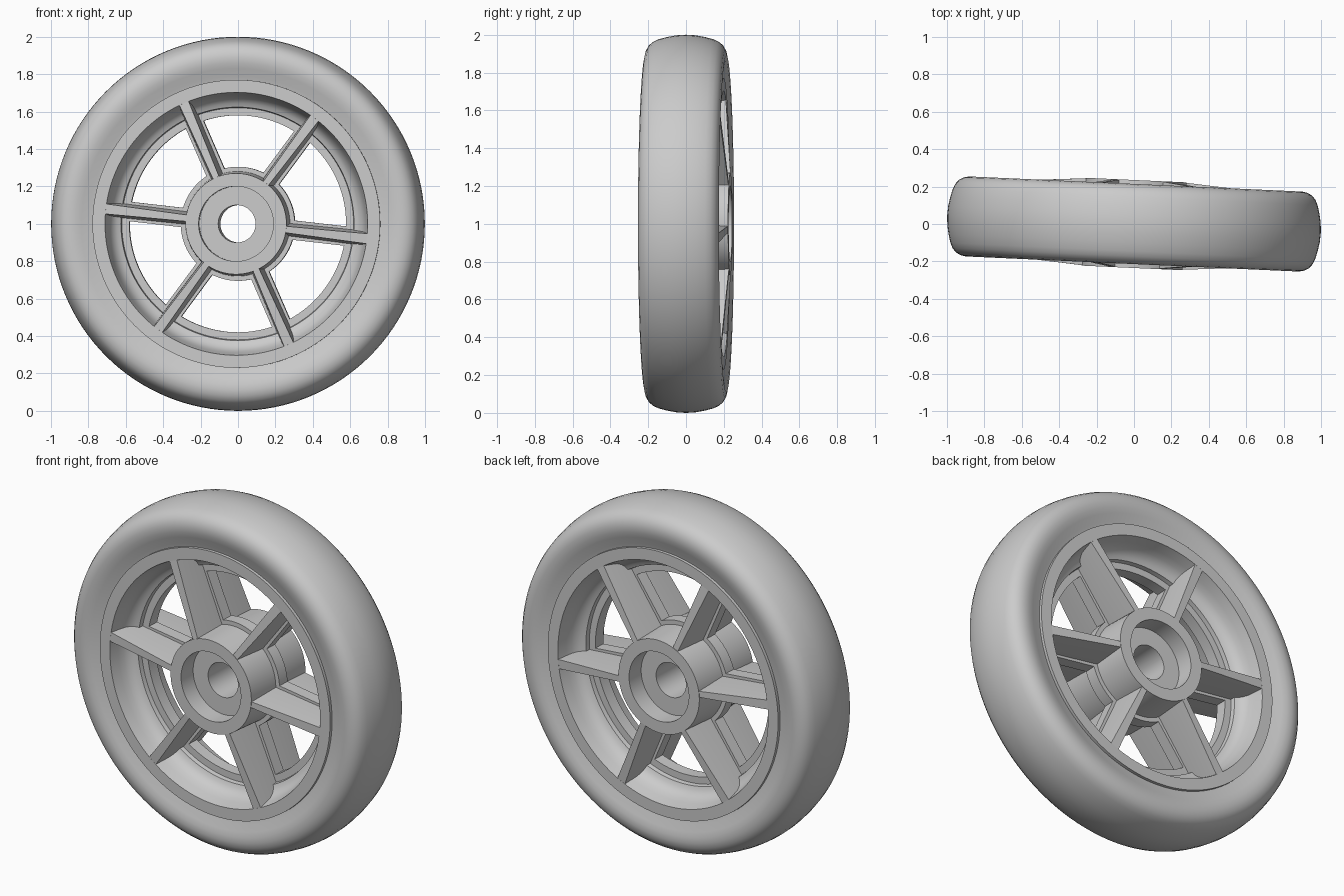
import bpy, bmesh
from math import radians, pi
from mathutils import Matrix, Vector

cube = bpy.data.objects.get("Cube")
if cube:
    bpy.data.objects.remove(cube)

grey = bpy.data.materials.new("light_grey")
grey.use_nodes = True
COLOUR = (0.6, 0.6, 0.6, 1)
grey.diffuse_color = COLOUR
grey.node_tree.nodes["Principled BSDF"].inputs["Base Color"].default_value = COLOUR

# The whole wheel is steered slightly and stands on the ground
PLACE = Matrix.Translation((0, 0, 1)) @ Matrix.Rotation(radians(-2.6), 4, "Z")
SPOKES = 6
FIRST_ANGLE = radians(53.5)


def finish(name, bm):
    bmesh.ops.remove_doubles(bm, verts=bm.verts, dist=0.0001)
    bmesh.ops.recalc_face_normals(bm, faces=bm.faces)
    mesh = bpy.data.meshes.new(name)
    bm.to_mesh(mesh)
    bm.free()
    mesh.materials.append(grey)
    obj = bpy.data.objects.new(name, mesh)
    bpy.context.collection.objects.link(obj)
    obj.matrix_world = PLACE
    bpy.ops.object.select_all(action="DESELECT")
    obj.select_set(True)
    bpy.context.view_layer.objects.active = obj
    bpy.ops.object.shade_smooth_by_angle(angle=radians(32))
    return obj


def lathe(name, half, steps=128):
    """Turn a (radius, width) half profile, mirrored across the middle, about y."""
    loop = half + [(r, -w) for r, w in reversed(half) if w > 0]
    bm = bmesh.new()
    verts = [bm.verts.new((r, w, 0)) for r, w in loop]
    edges = [bm.edges.new((verts[i - 1], verts[i])) for i in range(len(verts))]
    bmesh.ops.spin(bm, geom=verts + edges, cent=(0, 0, 0), axis=(0, 1, 0),
                   angle=2 * pi, steps=steps)
    return finish(name, bm)


def loft(bm, sections):
    """Bridge equal-length rings of points and cap both ends."""
    rings = [[bm.verts.new(p) for p in ring] for ring in sections]
    for a, b in zip(rings, rings[1:]):
        for i in range(len(a)):
            bm.faces.new((a[i - 1], a[i], b[i], b[i - 1]))
    bm.faces.new(rings[0])
    bm.faces.new(rings[-1])


# Rounded tyre
lathe("tyre", [(0.76, 0.18), (0.79, 0.187), (0.83, 0.203), (0.86, 0.211),
               (0.89, 0.214), (0.92, 0.208), (0.945, 0.194), (0.963, 0.173),
               (0.976, 0.145), (0.988, 0.1), (0.997, 0.05), (1.0, 0)])

# Rim with dished barrel and an inner ledge
lathe("rim", [(0.58, 0.035), (0.62, 0.035), (0.624, 0.06), (0.645, 0.068),
              (0.665, 0.085), (0.68, 0.11), (0.69, 0.145), (0.703, 0.2),
              (0.77, 0.2)])

# Hub with bearing recesses, bore and middle flange
lathe("hub", [(0.1, 0.13), (0.2, 0.13), (0.2, 0.235), (0.27, 0.235),
              (0.28, 0.035), (0.305, 0.035)], 96)

# Tapered spokes with a thin web plate along the middle of each
for i in range(SPOKES):
    turn = Matrix.Rotation(-(FIRST_ANGLE + i * 2 * pi / SPOKES), 3, "Y")
    bm = bmesh.new()

    def section(r, depth, top, base):
        return [turn @ Vector((r, y, z)) for y, z in (
            (depth, -top), (depth, top), (0, base), (-depth, top),
            (-depth, -top), (0, -base))]

    loft(bm, [section(0.25, 0.234, 0.017, 0.036), section(0.71, 0.199, 0.027, 0.042)])
    loft(bm, [[turn @ Vector((r, y, z)) for y, z in (
        (0.035, -0.052), (0.035, 0.052), (-0.035, 0.052), (-0.035, -0.052))]
        for r in (0.25, 0.63)])
    finish(f"spoke_{i + 1}", bm)
